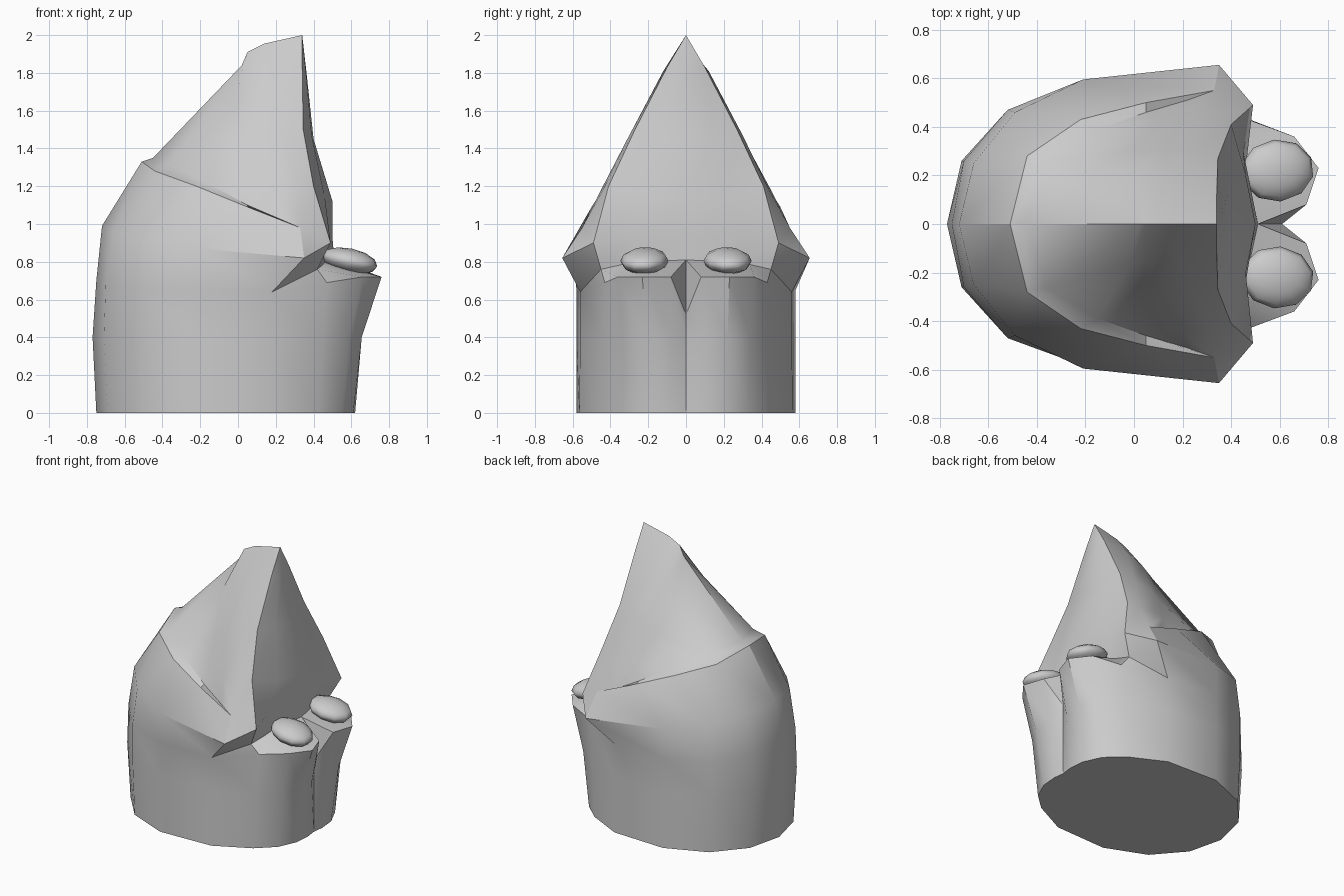
import bpy, bmesh
from math import radians

if "Cube" in bpy.data.objects:
    bpy.data.objects.remove(bpy.data.objects["Cube"])


class HalfMesh:
    """Collects faces on the +y half, mirrors each one and welds shared points."""
    def __init__(self):
        self.bm = bmesh.new()
        self.verts = {}

    def vert(self, p):
        key = tuple(round(c, 3) + 0.0 for c in p)
        if key not in self.verts:
            self.verts[key] = self.bm.verts.new(key)
        return self.verts[key]

    def raw_face(self, pts):
        vs = list(dict.fromkeys(self.vert(p) for p in pts))
        if len(vs) > 2 and not self.bm.faces.get(vs):
            self.bm.faces.new(vs)

    def face(self, *pts):
        self.raw_face(pts)
        self.raw_face([(x, -y, z) for x, y, z in reversed(pts)])

    def grid(self, rows):
        for a, b in zip(rows, rows[1:]):
            for i in range(len(a) - 1):
                self.face(a[i], a[i + 1], b[i + 1], b[i])

    def finish(self, name, angle=32):
        bmesh.ops.recalc_face_normals(self.bm, faces=self.bm.faces)
        me = bpy.data.meshes.new(name)
        self.bm.to_mesh(me)
        self.bm.free()
        ob = bpy.data.objects.new(name, me)
        bpy.context.collection.objects.link(ob)
        smooth(ob, angle)


def smooth(ob, angle):
    bpy.ops.object.select_all(action='DESELECT')
    ob.select_set(True)
    bpy.context.view_layer.objects.active = ob
    bpy.ops.object.shade_smooth_by_angle(angle=radians(angle))


body = HalfMesh()

# back and side wall, from the centre back round to the side, bottom to rim
wall = [
    [(-.75, 0, 0), (-.69, .25, 0), (-.51, .46, 0), (-.22, .58, 0), (.18, .565, 0)],
    [(-.77, 0, .4), (-.71, .26, .4), (-.52, .47, .4), (-.22, .58, .4), (.18, .56, .4)],
    [(-.75, 0, .7), (-.7, .26, .68), (-.52, .47, .66), (-.22, .58, .65), (.18, .56, .64)],
    [(-.72, 0, .99), (-.66, .25, .96), (-.49, .46, .92), (-.21, .595, .87), (.35, .655, .82)],
    [(-.51, 0, 1.33), (-.44, .28, 1.28), (-.22, .43, 1.2), (.05, .5, 1.09), (.33, .55, .98)],
]
rim = [(-.45, 0, 1.35), (-.36, .26, 1.31), (-.15, .39, 1.21), (.05, .46, 1.1), (.22, .51, 1.01)]
body.grid(wall + [rim])

# front wall up to the ledge, with the cleft in the middle
front_wall = [
    [wall[0][4], (.43, .44, 0), (.55, .33, 0), (.61, .2, 0), (.62, .08, 0), (.61, 0, 0)],
    [wall[1][4], (.45, .44, .4), (.59, .34, .4), (.655, .22, .4), (.65, .08, .4), (.61, 0, .4)],
    [wall[2][4], (.47, .43, .69), (.66, .36, .72), (.76, .23, .72), (.71, .08, .72), (.61, 0, .52)],
]
chin = (.51, 0, .81)
ledge_back = [wall[2][4], (.42, .45, .76), (.45, .34, .785), (.46, .23, .8), chin, chin]
body.grid(front_wall + [ledge_back])
half = wall[0] + front_wall[0][1:]
body.raw_face(half + [(x, -y, z) for x, y, z in reversed(half[1:-1])])

# hood: rear edge, middle and front edge, from peak to foot
rear = [(.02, 0, 1.84), (-.02, .17, 1.64), (.03, .3, 1.4), (.11, .43, 1.18), rim[4]]
middle = [(.05, 0, 1.91), (.05, .15, 1.72), (.11, .31, 1.44), (.2, .45, 1.18), wall[4][4]]
fore = [(.14, 0, 1.955), (.17, .12, 1.81), (.24, .3, 1.47), (.32, .44, 1.18), wall[4][4]]
tip = (.49, .49, .9)
apex = (.34, 0, 2)
edge = [apex, (.34, .1, 1.83), (.345, .27, 1.5), (.4, .41, 1.2), tip]
body.grid([rear, middle, fore, edge])

# flat web between the collar rim and the hood
body.grid([rim, rear])

# face of the hood, from peak to ledge
body.grid([
    [apex, apex, apex],
    [edge[1], (.36, .05, 1.8), (.365, 0, 1.78)],
    [edge[2], (.39, .13, 1.47), (.4, 0, 1.45)],
    [edge[3], (.46, .2, 1.14), (.5, 0, 1.12)],
    [tip, (.45, .3, .93), (.5, 0, .93)],
    [ledge_back[1], ledge_back[3], chin],
])
body.face(ledge_back[1], ledge_back[2], ledge_back[3])

# collar ends under the hood
side = wall[3][4]
body.face(wall[2][4], side, ledge_back[1])
body.face(side, tip, ledge_back[1])
body.face(side, wall[4][4], tip)
body.finish("hooded_body")

# rounded pads on the ledge
for s, name in ((1, "pad_left"), (-1, "pad_right")):
    bpy.ops.mesh.primitive_uv_sphere_add(
        segments=10, ring_count=6, location=(.59, s * .22, .805),
        rotation=(0, radians(12), s * radians(6)))
    pad = bpy.context.object
    pad.name = name
    pad.scale = (.155, .128, .066)
    smooth(pad, 60)
